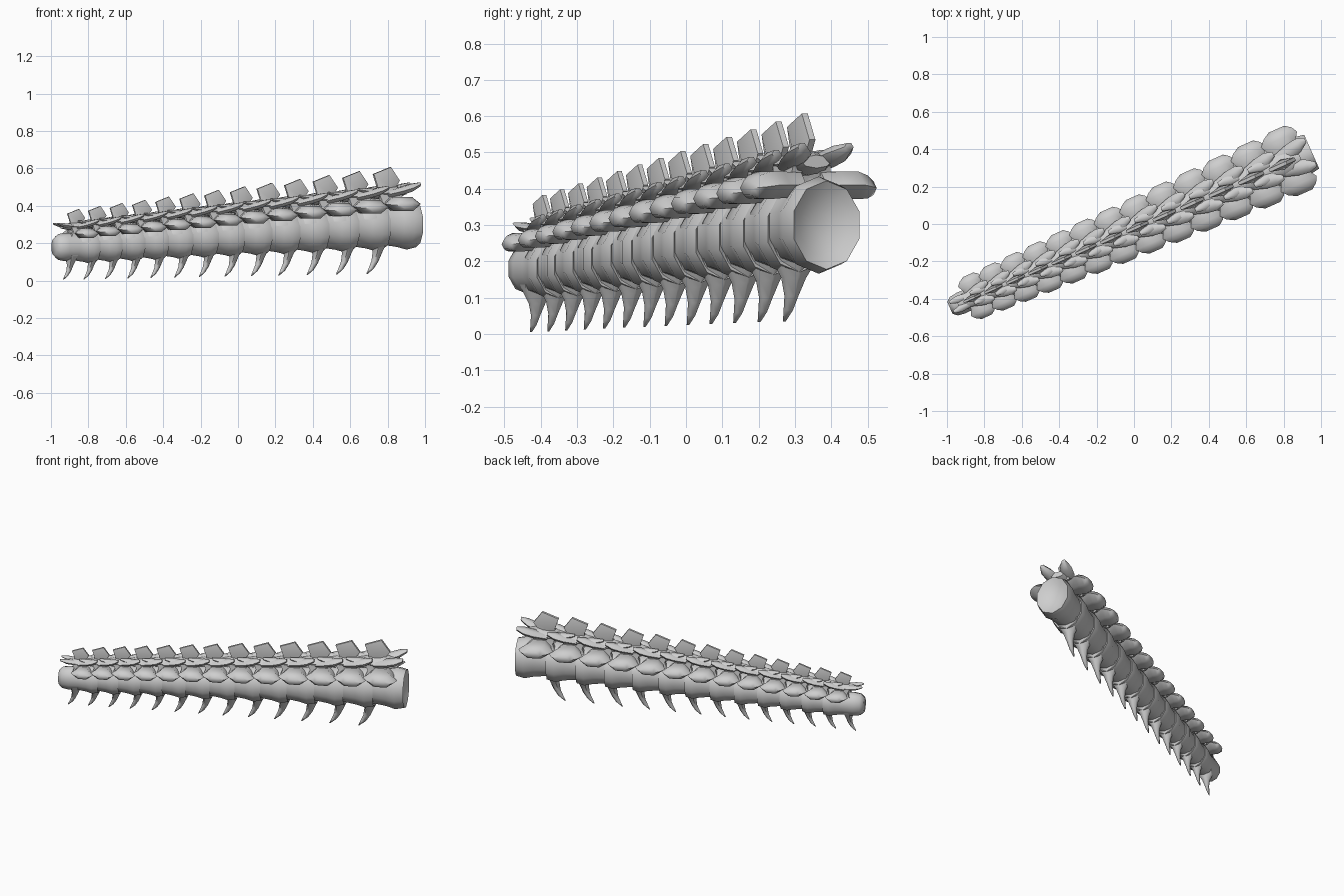
import bpy, bmesh, math
from mathutils import Matrix

cube = bpy.data.objects.get("Cube")
if cube:
    bpy.data.objects.remove(cube)

bone = bpy.data.materials.new("bone_grey")
bone.use_nodes = True
bone.diffuse_color = (0.62, 0.62, 0.62, 1)
bone.node_tree.nodes["Principled BSDF"].inputs["Base Color"].default_value = (0.62, 0.62, 0.62, 1)

U, V, Z = 0, 1, 2  # along the column, sideways, up


def loft(bm, axis, sections, sides, phase=0.0, flip=1):
    """Skin rings given as (position, centre a, centre b, radius a, radius b)."""
    a, b = [i for i in (U, V, Z) if i != axis]
    rings = []
    for pos, ca, cb, ra, rb in sections:
        ring = []
        for k in range(sides):
            t = phase + math.tau * k / sides
            p = [0, 0, 0]
            p[axis] = pos
            p[a] = ca + ra * math.cos(t)
            p[b] = cb + rb * math.sin(t)
            p[V] *= flip
            ring.append(bm.verts.new(p))
        rings.append(ring)
    for r, q in zip(rings, rings[1:]):
        for k in range(sides):
            j = (k + 1) % sides
            bm.faces.new((r[k], r[j], q[j], q[k]))
    bm.faces.new(rings[0])
    bm.faces.new(rings[-1])


def finish(bm, name, angle):
    bmesh.ops.recalc_face_normals(bm, faces=bm.faces)
    mesh = bpy.data.meshes.new(name)
    bm.to_mesh(mesh)
    bm.free()
    mesh.materials.append(bone)
    mesh.polygons.foreach_set("use_smooth", [True] * len(mesh.polygons))
    mesh.set_sharp_from_angle(angle=math.radians(angle))
    return mesh


def body():
    # waisted drum with a ball at the back and a dished socket at the front
    bm = bmesh.new()
    profile = [(-.10, .055, .07), (-.065, .086, .104), (0, .095, .115), (.09, .092, .11),
               (.16, .1, .12), (.215, .114, .134), (.268, .104, .122), (.25, .075, .09), (.235, .03, .035)]
    loft(bm, U, [(u, 0, .265, rv, rz) for u, rv, rz in profile], 10, math.pi / 10)
    return finish(bm, "body", 60)


def wings():
    # thick hexagonal side plates with pointed ends, sloping down outward
    bm = bmesh.new()
    for side in (1, -1):
        loft(bm, V, [(.03, .13, .375, .07, .04), (.085, .13, .376, .08, .042), (.13, .135, .375, .105, .044),
                     (.162, .14, .37, .082, .037), (.186, .145, .367, .045, .022)], 6, 0, side)
    return finish(bm, "wings", 62)


def arch():
    # two pillars and a roof over the canal
    bm = bmesh.new()
    q = math.pi / 4
    for side in (1, -1):
        loft(bm, Z, [(.35, .1, .05, .1, .025), (.39, .1, .045, .075, .02), (.43, .1, .04, .1, .024)], 4, q, side)
    loft(bm, U, [(-.03, 0, .428, .04, .016), (.06, 0, .432, .062, .032), (.15, 0, .436, .064, .034),
                 (.2, 0, .44, .045, .018)], 8)
    return finish(bm, "arch", 62)


def joints():
    # paired tongues reaching forward and back from the arch
    bm = bmesh.new()
    for side in (1, -1):
        loft(bm, U, [(.08, .035, .425, .03, .02), (.16, .048, .445, .042, .024),
                     (.215, .06, .462, .038, .024), (.262, .07, .48, .014, .012)], 6, 0, side)
        loft(bm, U, [(.06, .03, .432, .03, .022), (-.02, .038, .44, .03, .02),
                     (-.085, .042, .452, .012, .007)], 6, 0, side)
    return finish(bm, "joints", 62)


def top_spine():
    # blade widening upward to a sloped peak
    bm = bmesh.new()
    outline = [(.04, .43), (.042, .47), (.02, .535), (.12, .572), (.172, .50), (.145, .46), (.16, .43)]
    edge = [[bm.verts.new((u, v, z)) for u, z in outline] for v in (-.009, .009)]
    for ring, v in zip(edge, (-.028, .028)):
        hub = bm.verts.new((.098, v, .475))
        for k in range(len(ring)):
            bm.faces.new((ring[k], ring[(k + 1) % len(ring)], hub))
    for k in range(len(outline)):
        j = (k + 1) % len(outline)
        bm.faces.new((edge[0][k], edge[0][j], edge[1][j], edge[1][k]))
    return finish(bm, "top_spine", 50)


def lower_spine():
    # hooked thorn funnelling down from the body
    bm = bmesh.new()
    loft(bm, Z, [(.2, .055, 0, .055, .082), (.165, .05, 0, .045, .064), (.12, .045, 0, .029, .036),
                 (.07, .03, 0, .021, .019), (.03, .008, 0, .016, .012), (0, -.018, 0, .004, .004)], 6)
    return finish(bm, "lower_spine", 62)


parts = [body(), wings(), arch(), joints(), top_spine(), lower_spine()]

# repeat the vertebra down the column, shrinking towards the tail
count, shrink, x = 13, 0.966, 0.705
turn = Matrix.Rotation(math.radians(24), 4, 'Z')
for i in range(count):
    s = shrink ** i
    place = Matrix.Translation((x, 0.43 * x - 0.025, 0.035 - 0.03 * i / (count - 1)))
    for mesh in parts:
        ob = bpy.data.objects.new(f"vertebra_{i + 1}_{mesh.name}", mesh)
        ob.matrix_world = place @ turn @ Matrix.Scale(s, 4)
        bpy.context.collection.objects.link(ob)
    x -= 0.163 * s
